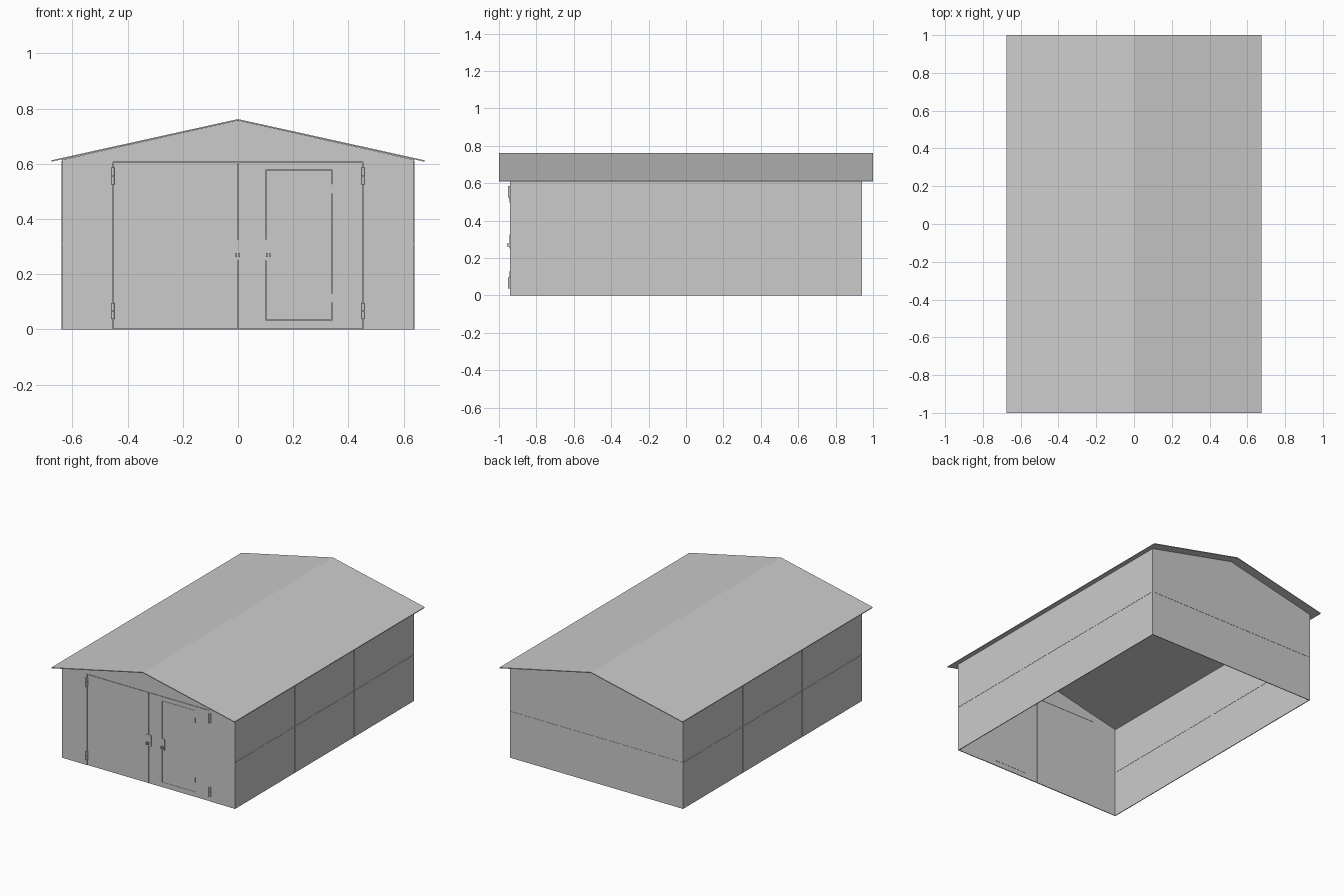
import bpy, bmesh
from mathutils import Vector

if "Cube" in bpy.data.objects:
    bpy.data.objects.remove(bpy.data.objects["Cube"])

W, L, T = 0.637, 0.94, 0.005        # wall half width, half length, thickness
EAVE, APEX = 0.615, 0.757           # wall height at side and at ridge
DOOR_X, DOOR_Z = 0.453, 0.606       # doorway half width and height


def finish(name, bm):
    bmesh.ops.recalc_face_normals(bm, faces=bm.faces)
    me = bpy.data.meshes.new(name)
    bm.to_mesh(me)
    bm.free()
    ob = bpy.data.objects.new(name, me)
    bpy.context.collection.objects.link(ob)
    return ob


def prism(name, profile, y0, y1):
    """Extrude an x-z outline from y0 to y1."""
    bm = bmesh.new()
    face = bm.faces.new([bm.verts.new((x, y0, z)) for x, z in profile])
    new = bmesh.ops.extrude_face_region(bm, geom=[face])["geom"]
    bmesh.ops.translate(bm, vec=(0, y1 - y0, 0),
                        verts=[v for v in new if isinstance(v, bmesh.types.BMVert)])
    return finish(name, bm)


def add_box(bm, x0, x1, y0, y1, z0, z1):
    vs = bmesh.ops.create_cube(bm, size=1)["verts"]
    c = Vector(((x0 + x1) / 2, (y0 + y1) / 2, (z0 + z1) / 2))
    for v in vs:
        v.co = Vector((v.co.x * (x1 - x0), v.co.y * (y1 - y0), v.co.z * (z1 - z0))) + c


def boxes(name, dims):
    bm = bmesh.new()
    for d in dims:
        add_box(bm, *d)
    return finish(name, bm)


# Gable walls: plain at the back, with a doorway at the front
prism("back_wall", [(-W, 0), (W, 0), (W, EAVE), (0, APEX), (-W, EAVE)], L - T, L)
prism("front_wall", [(-W, 0), (-DOOR_X, 0), (-DOOR_X, DOOR_Z), (DOOR_X, DOOR_Z),
                     (DOOR_X, 0), (W, 0), (W, EAVE), (0, APEX), (-W, EAVE)], -L, -L + T)

# Side walls with panel seams showing on both faces
R, H = 0.0015, 0.0015               # seam half width and relief
seam_ys = [L * k / 3 for k in (-2, -1, 0, 1, 2)]
for s, side in ((-1, "left"), (1, "right")):
    a, b = sorted((s * W, s * (W - T)))
    boxes(side + "_wall", [(a, b, -L + T, L - T, 0, EAVE)])
    boxes(side + "_wall_seams",
          [(a - H, b + H, y - R, y + R, 0, EAVE - 0.005) for y in seam_ys]
          + [(a - H, b + H, -L + T, L - T, 0.308 - R, 0.308 + R)])
boxes("back_wall_seams",
      [(x - R, x + R, L - T - H, L + H, 0, 0.61) for x in (-0.318, 0.318)]
      + [(-W + T, W - T, L - T - H, L + H, 0.308 - R, 0.308 + R)])

# Thin gable roof with overhang on every side
t = 0.005
prism("roof", [(-0.675, 0.608), (0, APEX), (0.675, 0.608),
               (0.675, 0.608 + t), (0, APEX + t), (-0.675, 0.608 + t)], -1, 1)

# Two door leaves with narrow gaps, right one holding a small wicket door
G = 0.0015
wx0, wx1, wz0, wz1 = 0.1, 0.342, 0.035, 0.577
boxes("left_door", [(-DOOR_X + G, -G, -L - 0.001, -L + T, 0.002, DOOR_Z - G)])
x0, x1, z0, z1 = G, DOOR_X - G, 0.002, DOOR_Z - G
boxes("right_door", [(x0, wx0, -L - 0.001, -L + T, z0, z1),
                     (wx1, x1, -L - 0.001, -L + T, z0, z1),
                     (wx0, wx1, -L - 0.001, -L + T, z0, wz0),
                     (wx0, wx1, -L - 0.001, -L + T, wz1, z1)])
boxes("wicket_door", [(wx0 + 0.001, wx1 - 0.001, -L - 0.001, -L + T,
                       wz0 + 0.001, wz1 - 0.001)])

# Hinges: leaf plate plus a round barrel in two knuckles


def hinge(name, x, za, zb, r):
    bm = bmesh.new()
    add_box(bm, x - r, x + r, -L - 0.004, -L, za, zb)
    mid = (za + zb) / 2
    for a, b in ((za, mid - 0.001), (mid + 0.001, zb)):
        vs = bmesh.ops.create_cone(bm, cap_ends=True, segments=12, radius1=r * 0.75,
                                   radius2=r * 0.75, depth=b - a)["verts"]
        bmesh.ops.translate(bm, verts=vs, vec=(x, -L - r * 0.9, (a + b) / 2))
    return finish(name, bm)


for s, side in ((-1, "left"), (1, "right")):
    for za, zb, lv in ((0.037, 0.096, "lower"), (0.525, 0.586, "upper")):
        hinge(f"{side}_{lv}_hinge", s * DOOR_X, za, zb, 0.007)
for za, zb, lv in ((0.097, 0.13, "lower"), (0.493, 0.526, "upper")):
    hinge(f"wicket_{lv}_hinge", wx1, za, zb, 0.0025)

# Lock plates and lever handles
for name, x, w in (("main_lock", 0.0, 0.02), ("wicket_lock", 0.11, 0.01)):
    boxes(name + "_plate", [(x - w, x + w, -L - 0.004, -L, 0.25, 0.325)])
    boxes(name + "_handle", [(x - 0.009, x - 0.004, -L - 0.018, -L - 0.003, 0.262, 0.277),
                             (x + 0.002, x + 0.007, -L - 0.018, -L - 0.003, 0.262, 0.277)])
